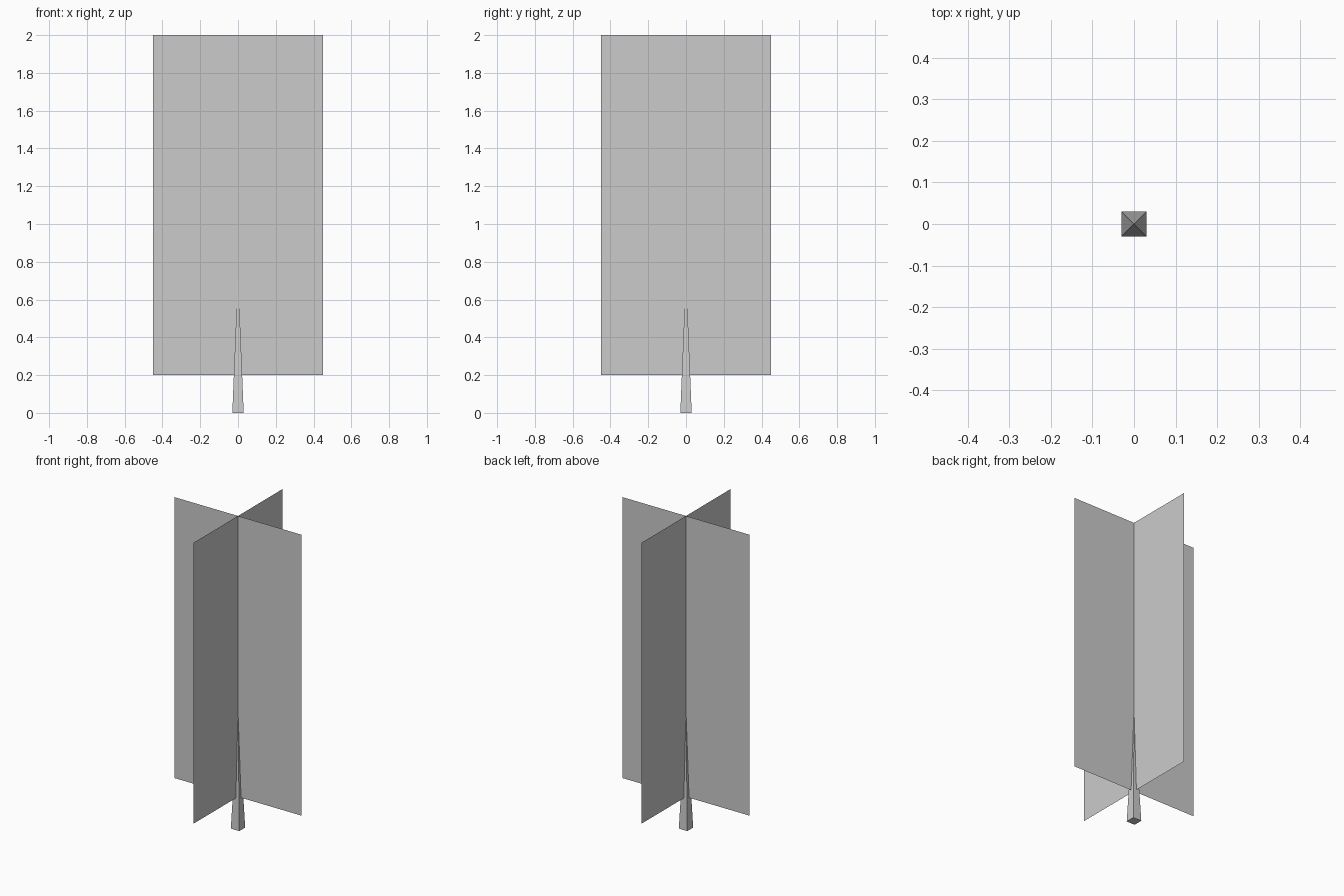
import bpy
from math import radians

if "Cube" in bpy.data.objects:
    bpy.data.objects.remove(bpy.data.objects["Cube"])

BOTTOM, TOP, WIDTH = 0.2, 2.0, 0.9
TRUNK_HALF, TRUNK_HEIGHT = 0.03, 0.75


def foliage_card(name, turn):
    """Upright flat card, turned about the vertical axis."""
    bpy.ops.mesh.primitive_plane_add(size=1, location=(0, 0, (BOTTOM + TOP) / 2),
                                     rotation=(radians(90), 0, radians(turn)))
    card = bpy.context.object
    card.name = name
    card.scale = (WIDTH, TOP - BOTTOM, 1)
    return card


# Two crossed foliage cards
foliage_card("foliage_card_front", 0)
foliage_card("foliage_card_side", 90)

# Four-sided trunk tapering to a point
bpy.ops.mesh.primitive_cone_add(vertices=4, radius1=TRUNK_HALF * 2 ** 0.5, radius2=0,
                                depth=TRUNK_HEIGHT, location=(0, 0, TRUNK_HEIGHT / 2),
                                rotation=(0, 0, radians(45)))
bpy.context.object.name = "trunk"
